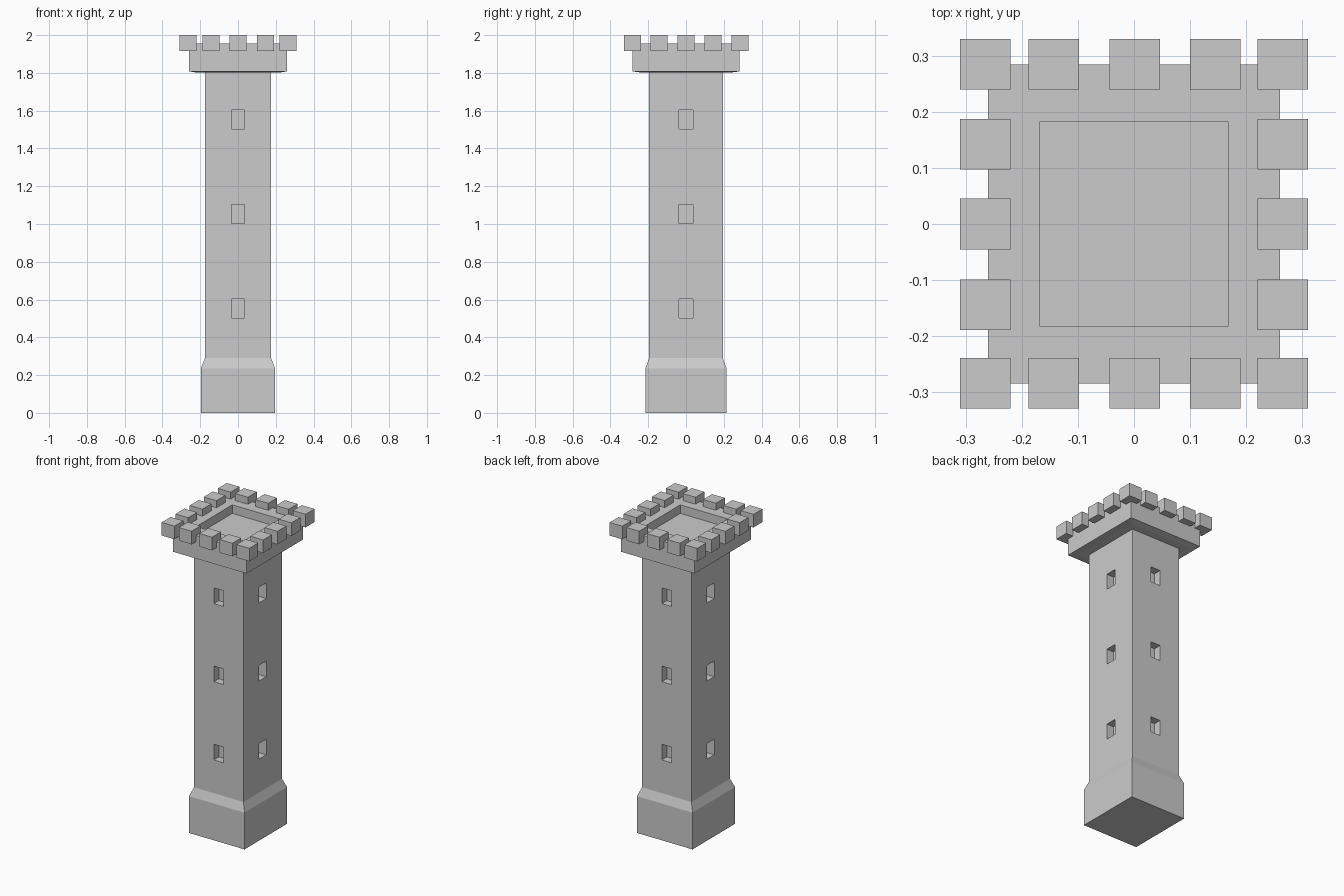
import bpy, bmesh

if "Cube" in bpy.data.objects:
    bpy.data.objects.remove(bpy.data.objects["Cube"])


def make_object(name, bm):
    bmesh.ops.recalc_face_normals(bm, faces=bm.faces)
    mesh = bpy.data.meshes.new(name)
    bm.to_mesh(mesh)
    bm.free()
    obj = bpy.data.objects.new(name, mesh)
    bpy.context.collection.objects.link(obj)
    return obj


def loft(name, sections):
    """Closed solid through rectangular sections (half x, half y, z)."""
    bm = bmesh.new()
    rings = [[bm.verts.new((sx * hx, sy * hy, z))
              for sx, sy in ((-1, -1), (1, -1), (1, 1), (-1, 1))]
             for hx, hy, z in sections]
    bm.faces.new(rings[0])
    bm.faces.new(rings[-1])
    for a, b in zip(rings, rings[1:]):
        for i in range(4):
            j = (i + 1) % 4
            bm.faces.new((a[i], a[j], b[j], b[i]))
    return make_object(name, bm)


def add_box(bm, center, size):
    verts = bmesh.ops.create_cube(bm, size=1)["verts"]
    bmesh.ops.scale(bm, vec=size, verts=verts)
    bmesh.ops.translate(bm, vec=center, verts=verts)


# Tower shaft with a wider, chamfered plinth
SX, SY = 0.175, 0.195
shaft = loft("tower_shaft", [(0.197, 0.215, 0), (0.197, 0.215, 0.235),
                             (SX, SY, 0.29), (SX, SY, 1.806)])

# Window recesses on all four sides
DEPTH = 0.05
bm = bmesh.new()
for z in (0.553, 1.053, 1.553):
    for s in (-1, 1):
        add_box(bm, (0, s * SY, z), (0.068, 2 * DEPTH, 0.1))
        add_box(bm, (s * SX, 0, z), (2 * DEPTH, 0.072, 0.1))
cutter = make_object("window_cutter", bm)
cutter.hide_render = True
cutter.hide_viewport = False
mod = shaft.modifiers.new("windows", "BOOLEAN")
mod.operation = "DIFFERENCE"
mod.solver = "EXACT"
mod.object = cutter
bpy.context.view_layer.objects.active = shaft
bpy.ops.object.modifier_apply(modifier=mod.name)
bpy.data.objects.remove(cutter)

# Overhanging parapet with a sunken roof floor
loft("parapet", [(0.22, 0.24, 1.802), (0.26, 0.284, 1.808), (0.26, 0.284, 1.955),
                 (0.168, 0.182, 1.955), (0.168, 0.182, 1.90)])

# Battlements around the rim
bm = bmesh.new()
xs = (-0.265, -0.143, 0.001, 0.145, 0.265)
ys = (-0.284, -0.144, 0, 0.142, 0.285)
for i, x in enumerate(xs):
    for j, y in enumerate(ys):
        if i in (0, 4) or j in (0, 4):
            add_box(bm, (x, y, 1.958), (0.09, 0.09, 0.084))
make_object("battlements", bm)
